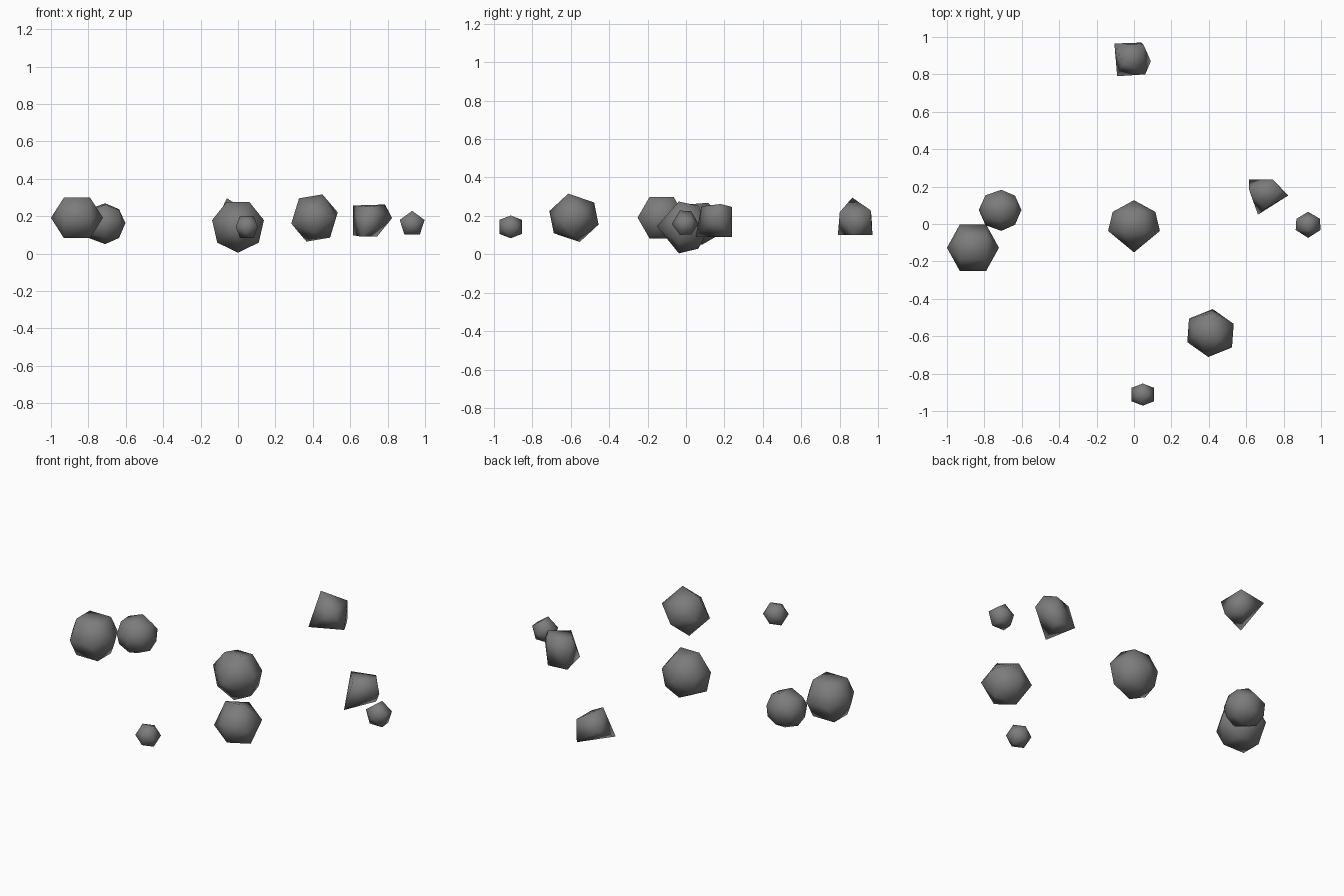
import bpy, bmesh, math
from mathutils import Vector

if "Cube" in bpy.data.objects:
    bpy.data.objects.remove(bpy.data.objects["Cube"])

grey = bpy.data.materials.new("stone grey")
grey.diffuse_color = (0.2, 0.2, 0.2, 1)
grey.use_nodes = True
grey.node_tree.nodes["Principled BSDF"].inputs["Base Color"].default_value = grey.diffuse_color


def hull_rock(name, pts, centre=(0, 0, 0)):
    """Smooth-shaded convex rock around a few corner points."""
    me = bpy.data.meshes.new(name)
    bm = bmesh.new()
    for p in pts:
        bm.verts.new(Vector(p) + Vector(centre))
    res = bmesh.ops.convex_hull(bm, input=bm.verts[:])
    loose = [v for v in bm.verts if not v.link_faces]
    bmesh.ops.delete(bm, geom=loose, context='VERTS')
    bmesh.ops.recalc_face_normals(bm, faces=bm.faces[:])
    for f in bm.faces:
        f.smooth = True
    bm.to_mesh(me)
    bm.free()
    me.materials.append(grey)
    ob = bpy.data.objects.new(name, me)
    bpy.context.collection.objects.link(ob)
    return ob


def ringed(sides, poles, rings, axis, start=0.0):
    """Two poles plus rings (offset, radius) of points about the x or y axis."""
    raw = [(p, 0, 0) for p in poles]
    for off, r in rings:
        for i in range(sides):
            t = start + 2 * math.pi * i / sides
            raw.append((off, r * math.cos(t), r * math.sin(t)))
    return raw if axis == 'x' else [(b, a, c) for a, b, c in raw]


def mirrored(half, s=1.0):
    """Each corner together with its opposite."""
    return [Vector(p) * s * k for p in half for k in (1, -1)]


# central rock: seven-sided rings about y
hull_rock("centre_rock", ringed(7, (-0.152, 0.127),
          [(-0.037, 0.142), (0.065, 0.117)], 'y', -math.pi / 2), (0, 0, 0.147))

# large left rock: six-sided rings about x
hull_rock("left_large_rock", ringed(6, (-0.139, 0.139),
          [(-0.07, 0.125), (0.07, 0.125)], 'x'), (-0.861, -0.127, 0.191))

# rounder rock behind it
hull_rock("left_round_rock", ringed(7, (-0.114, 0.114),
          [(-0.078, 0.082), (0.006, 0.113), (0.08, 0.08)], 'x', 0.3), (-0.716, 0.075, 0.163))

# twenty-sided rock at front right
twenty = [(0.043, -0.03, 0.126), (0.124, 0.049, 0.03), (0.115, -0.077, 0),
          (0, 0.105, 0.08), (-0.083, 0, 0.105), (0.012, 0.128, -0.035)]
hull_rock("front_right_rock", mirrored(twenty), (0.409, -0.583, 0.19))

# small pebbles
hull_rock("right_pebble", ringed(5, (-0.072, 0.067),
          [(-0.03, 0.07), (0.03, 0.066)], 'y', math.pi / 2), (0.931, -0.002, 0.158))
phi = (1 + 5 ** 0.5) / 2
ico = [p for s in (1, -1) for p in ((0, phi, s), (s, 0, phi), (phi, s, 0))]
hull_rock("front_pebble", mirrored(ico, 0.0365), (0.047, -0.912, 0.143))

# angular chunks
hull_rock("back_chunk", [
    (-0.09, 0.79, 0.10), (0.09, 0.87, 0.10), (0.04, 0.97, 0.10), (0.05, 0.96, 0.23),
    (-0.06, 0.865, 0.295), (-0.105, 0.965, 0.2), (0.06, 0.8, 0.22)])
hull_rock("right_chunk", [
    (0.663, 0.05, 0.09), (0.824, 0.152, 0.19), (0.743, 0.238, 0.09), (0.615, 0.184, 0.257),
    (0.786, 0.18, 0.262), (0.615, 0.238, 0.098), (0.70, 0.08, 0.25), (0.743, 0.238, 0.247)])
